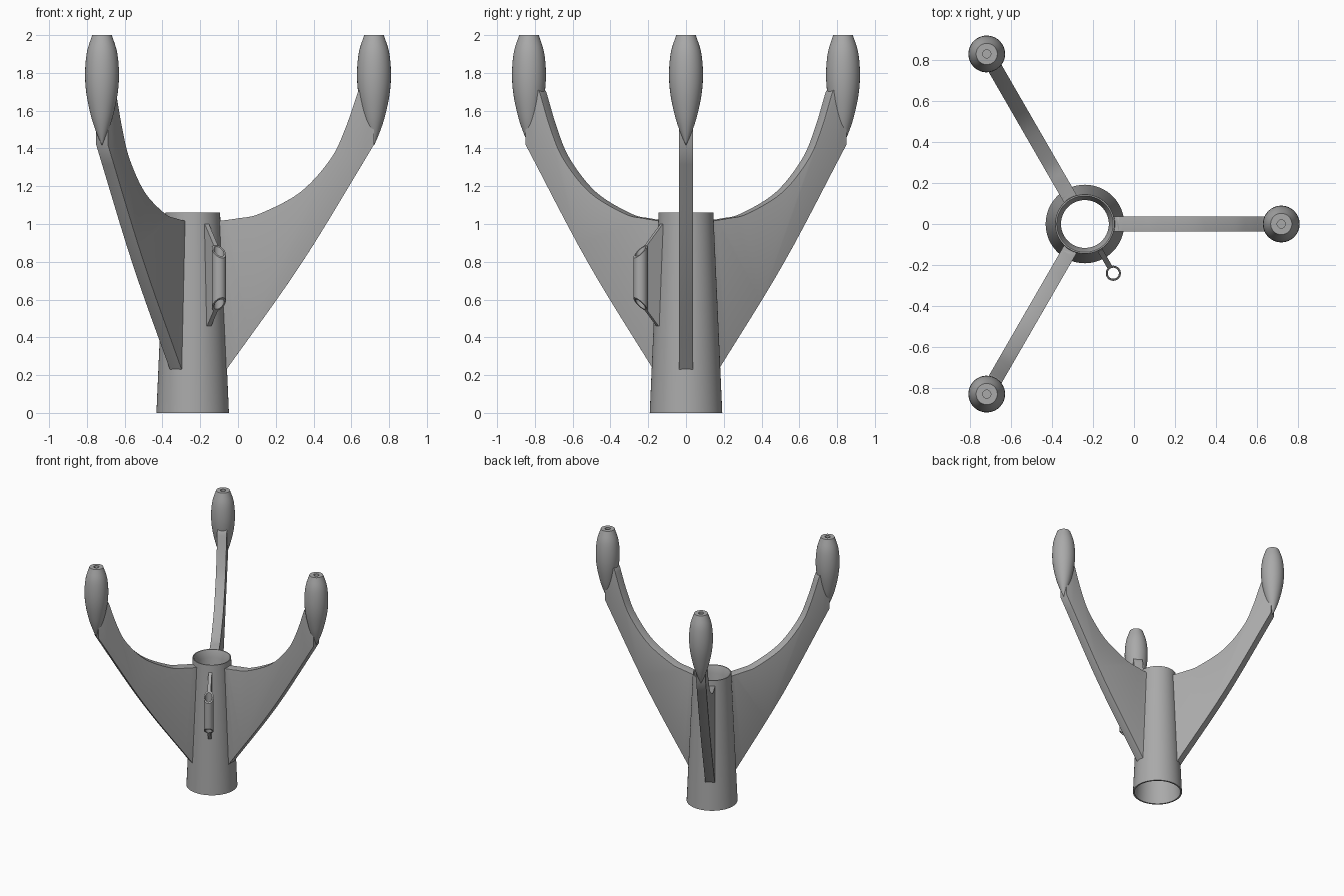
import bpy, bmesh, math
from mathutils import Matrix, Vector

cube = bpy.data.objects.get("Cube")
if cube:
    bpy.data.objects.remove(cube, do_unlink=True)

AXIS_X = -0.24      # axis of the central tube
POD_R = 0.96        # distance of the pods from that axis

gray = bpy.data.materials.new("plain gray")
gray.use_nodes = True
gray.diffuse_color = (0.4, 0.4, 0.4, 1)
gray.node_tree.nodes["Principled BSDF"].inputs["Base Color"].default_value = (0.4, 0.4, 0.4, 1)


def finish(name, bm, angle=0.0, smooth=35):
    """Turn the mesh about the tube axis, move it into place, shade it."""
    bmesh.ops.remove_doubles(bm, verts=bm.verts, dist=1e-5)
    bmesh.ops.recalc_face_normals(bm, faces=bm.faces)
    bm.transform(Matrix.Translation((AXIS_X, 0, 0)) @ Matrix.Rotation(math.radians(angle), 4, 'Z'))
    mesh = bpy.data.meshes.new(name)
    bm.to_mesh(mesh)
    bm.free()
    mesh.materials.append(gray)
    obj = bpy.data.objects.new(name, mesh)
    bpy.context.collection.objects.link(obj)
    bpy.ops.object.select_all(action='DESELECT')
    obj.select_set(True)
    bpy.context.view_layer.objects.active = obj
    bpy.ops.object.shade_smooth_by_angle(angle=math.radians(smooth))
    return obj


def lathe(profile, steps, closed=False):
    """Revolve (radius, z) points about the z axis."""
    bm = bmesh.new()
    verts = [bm.verts.new((r, 0, z)) for r, z in profile]
    pairs = list(zip(verts, verts[1:]))
    if closed:
        pairs.append((verts[-1], verts[0]))
    edges = [bm.edges.new(p) for p in pairs]
    bmesh.ops.spin(bm, geom=verts + edges, cent=(0, 0, 0), axis=(0, 0, 1),
                   angle=math.tau, steps=steps, use_duplicate=False)
    bmesh.ops.remove_doubles(bm, verts=bm.verts, dist=1e-5)
    return bm


def spline(points, per=6):
    """Smooth curve through the points (Catmull-Rom)."""
    pts = [Vector(p) for p in points]
    pts = [2 * pts[0] - pts[1]] + pts + [2 * pts[-1] - pts[-2]]
    out = []
    for a, b, c, d in zip(pts, pts[1:], pts[2:], pts[3:]):
        for i in range(per):
            t = i / per
            out.append(0.5 * (2 * b + (c - a) * t + (2 * a - 5 * b + 4 * c - d) * t**2
                              + (3 * b - a - 3 * c + d) * t**3))
    return out + [pts[-2]]


def slab(outline, thickness):
    """Upright plate from a (radius, z) outline."""
    bm = bmesh.new()
    face = bm.faces.new([bm.verts.new((r, -thickness / 2, z)) for r, z in outline])
    new = bmesh.ops.extrude_face_region(bm, geom=[face])["geom"]
    moved = [v for v in new if isinstance(v, bmesh.types.BMVert)]
    bmesh.ops.translate(bm, verts=moved, vec=(0, thickness, 0))
    return bm


# Central tapered tube, open at both ends
finish("central_tube", lathe([(0.192, 0), (0.145, 1.06), (0.138, 1.06),
                              (0.117, 1.0), (0.18, 0)], 64, closed=True))

# Fins and pods, three around the tube
upper = spline([(0.13, 1.015), (0.24, 1.03), (0.356, 1.055), (0.568, 1.167),
                (0.727, 1.34), (0.806, 1.5), (0.875, 1.70)])
lower = spline([(POD_R, 1.42), (0.575, 0.79), (0.165, 0.21)])
fin_outline = upper + [Vector((0.92, 1.75)), Vector((POD_R, 1.7))] + lower
pod_profile = [(0, 1.96), (0.02, 1.96), (0.02, 2.0)] + list(spline(
    [(0.052, 2.0), (0.08, 1.91), (0.09, 1.80), (0.083, 1.69),
     (0.058, 1.57), (0.03, 1.485), (0, 1.415)], 4))

for name, angle in (("left", 0), ("back_right", 120), ("front_right", 240)):
    fin = slab(fin_outline, 0.072)
    rim = [e for e in fin.edges
           if abs(e.verts[0].co.y - e.verts[1].co.y) < 1e-6
           and max(v.co.x for v in e.verts) > 0.17]
    bmesh.ops.bevel(fin, geom=rim, offset=0.03, segments=4, profile=0.5,
                    affect='EDGES', clamp_overlap=True)
    finish(name + "_fin", fin, angle)

    pod = lathe(pod_profile, 32)
    bmesh.ops.translate(pod, verts=pod.verts, vec=(POD_R, 0, 0))
    finish(name + "_pod", pod, angle)

# Small guide tube with slanted ends, on its own bracket
LUG_R, LUG_ANGLE = 0.278, -60
lug = lathe([(0.037, -1), (0.037, 1), (0.027, 1), (0.027, -1)], 32, closed=True)
for v in lug.verts:
    v.co.z = 0.715 + v.co.z * (0.14 - 0.95 * v.co.x)
    v.co.x += LUG_R
finish("guide_tube", lug, LUG_ANGLE)
finish("guide_bracket", slab([(0.135, 1.0), (0.15, 1.0), (0.247, 0.885), (0.247, 0.545),
                              (0.175, 0.46), (0.16, 0.46)], 0.026), LUG_ANGLE)
